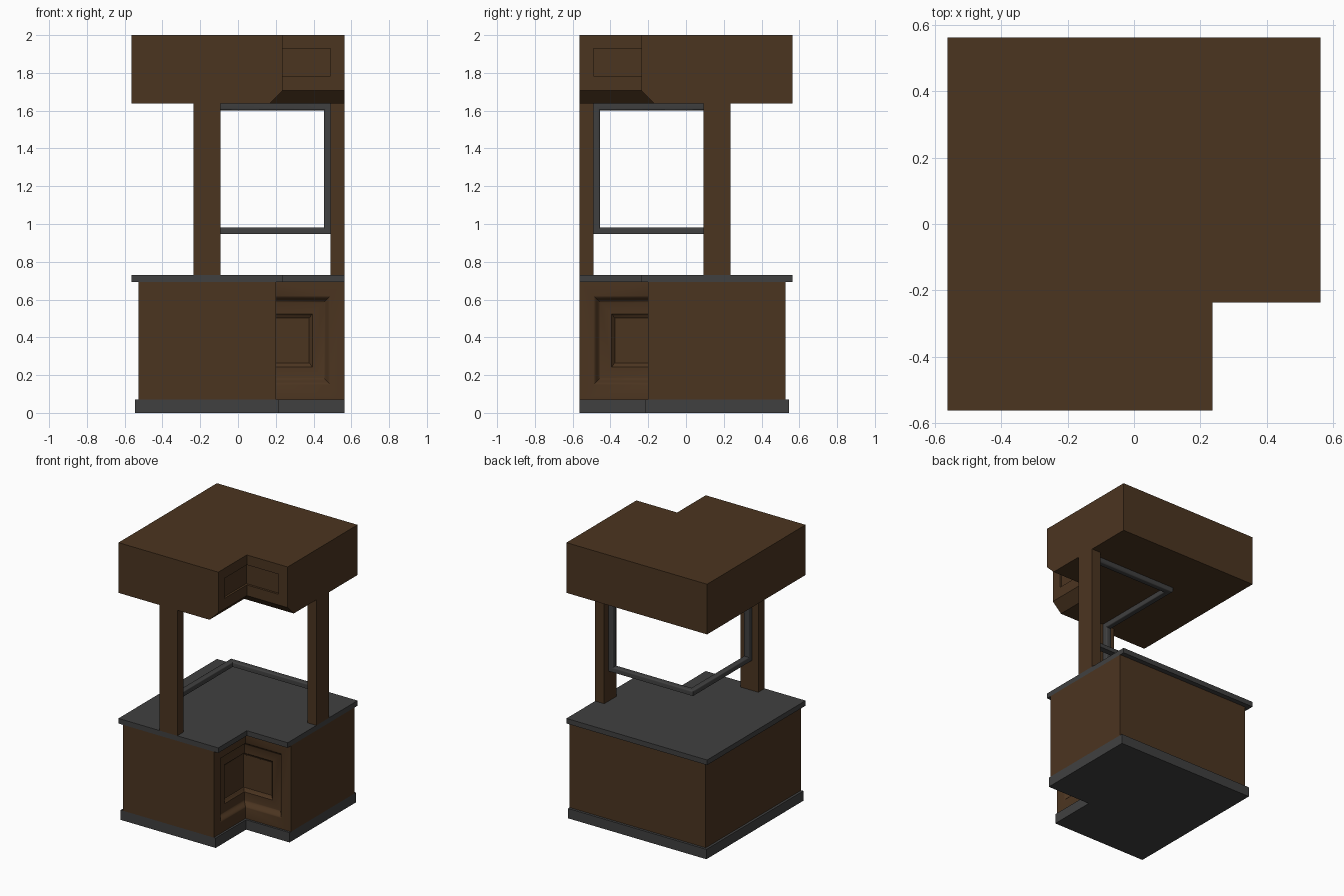
import bpy, bmesh, math

if "Cube" in bpy.data.objects:
    bpy.data.objects.remove(bpy.data.objects["Cube"])

E = 0.5625  # half width of the whole model


def material(name, rgb):
    m = bpy.data.materials.new(name)
    m.diffuse_color = (*rgb, 1.0)
    m.use_nodes = True
    m.node_tree.nodes["Principled BSDF"].inputs["Base Color"].default_value = m.diffuse_color
    return m


BROWN = material("dark brown wood", (0.071, 0.035, 0.0145))
GREY = material("charcoal grey", (0.051, 0.051, 0.051))


def mirrored(faces):
    # The model is symmetric about the diagonal running through the inner corner
    return [[(-y, -x, z) for x, y, z in f] for f in faces]


def make(name, half, mat, smooth=False):
    """Weld one half and its diagonal mirror image into an object."""
    bm = bmesh.new()
    for f in half + mirrored(half):
        bm.faces.new([bm.verts.new(p) for p in f])
    bmesh.ops.remove_doubles(bm, verts=bm.verts, dist=1e-5)
    bmesh.ops.recalc_face_normals(bm, faces=bm.faces)
    me = bpy.data.meshes.new(name)
    bm.to_mesh(me)
    bm.free()
    me.materials.append(mat)
    ob = bpy.data.objects.new(name, me)
    bpy.context.collection.objects.link(ob)
    if smooth:
        bpy.ops.object.select_all(action='DESELECT')
        ob.select_set(True)
        bpy.context.view_layer.objects.active = ob
        bpy.ops.object.shade_smooth_by_angle(angle=math.radians(30))
    return ob


def notched_block(name, mat, back, notch, z0, z1, rings=(), under=None, smooth=False):
    """Square block with its front right corner cut out.
    rings: (right, bottom, top, depth) nested panel outlines that wrap the corner.
    under: (notch, z) of a slope that undercuts the notch walls."""
    nb, zb = under if under else (notch, z0)
    # top and bottom, split along the diagonal
    half = [[(n, -n, z), (E, -n, z), (E, back, z), (-back, back, z)]
            for n, z in ((notch, z1), (nb, zb))]
    # notch wall with its panels
    prev = None
    for right, lo, hi, d in ((E, z0, z1, 0.0),) + tuple(rings):
        left, y = notch - d, d - notch
        cur = [(left, y, hi), (right, y, hi), (right, y, lo), (left, y, lo)]
        if prev:
            half += [[prev[i], prev[i + 1], cur[i + 1], cur[i]] for i in range(3)]
        prev = cur
    half.append(prev)
    # sloped undercut, end face and rear face
    end = [(E, -notch, z1), (E, back, z1), (E, back, zb), (E, -nb, zb)]
    if under:
        half.append([(notch, -notch, z0), (E, -notch, z0), (E, -nb, zb), (nb, -nb, zb)])
        end.append((E, -notch, z0))
    half.append(end)
    half.append([(E, back, z1), (-back, back, z1), (-back, back, zb), (E, back, zb)])
    return make(name, half, mat, smooth)


# Curved moulding round the cabinet panel, then the bevelled inner panel
W, DEPTH, STEPS = 0.036, 0.032, 6
panel = []
for i in range(STEPS + 1):
    t = i / STEPS
    o = W * t
    panel.append((0.49 - o, 0.149 + o, 0.62 - o, DEPTH * t * t * (3 - 2 * t)))
panel += [(0.394, 0.243, 0.524, DEPTH),
          (0.389, 0.248, 0.519, DEPTH + 0.006),
          (0.380, 0.262, 0.505, DEPTH + 0.013),
          (0.377, 0.265, 0.502, DEPTH + 0.018)]

# Plinth, cabinet, countertop and hood
notched_block("base_plinth", GREY, 0.545, 0.215, 0.0, 0.071)
notched_block("cabinet", BROWN, 0.527, 0.2, 0.071, 0.692, panel, smooth=True)
notched_block("countertop", GREY, E, 0.236, 0.692, 0.729)
notched_block("hood", BROWN, E, 0.236, 1.706, 2.0, rings=(
    (0.49, 1.783, 1.928, 0.0),
    (0.49, 1.783, 1.928, 0.015)), under=(0.166, 1.637))


# Posts at the two open ends
def box(x0, x1, y0, y1, z0, z1):
    b = [(x0, y0), (x1, y0), (x1, y1), (x0, y1)]
    lo = [(x, y, z0) for x, y in b]
    hi = [(x, y, z1) for x, y in b]
    return [lo, hi] + [[lo[i], lo[(i + 1) % 4], hi[(i + 1) % 4], hi[i]] for i in range(4)]


make("posts", box(0.49, E, 0.092, 0.235, 0.729, 1.637), BROWN)

# Window frame: a bar with rounded inner edges swept round both wings,
# mitred at the inner corner
MID, END, LOW, TOP = 0.163, 0.49, 0.946, 1.637
H, D, R, SEG = 0.035, 0.022, 0.01, 4
profile = [(0, -D), (0, D)]
for c, a0 in ((D - R, 0), (R - D, 90)):
    for i in range(SEG + 1):
        a = math.radians(a0 + 90 * i / SEG)
        profile.append((H - R + R * math.sin(a), c + R * math.cos(a)))
lines = []
for inset, d in profile:
    y = MID + d
    lines.append([(-y, y, TOP - inset), (END - inset, y, TOP - inset),
                  (END - inset, y, LOW + inset), (-y, y, LOW + inset)])
wing = []
for i, a in enumerate(lines):
    b = lines[(i + 1) % len(lines)]
    wing += [[a[k], a[k + 1], b[k + 1], b[k]] for k in range(3)]
make("window_frame", wing, GREY, smooth=True)
